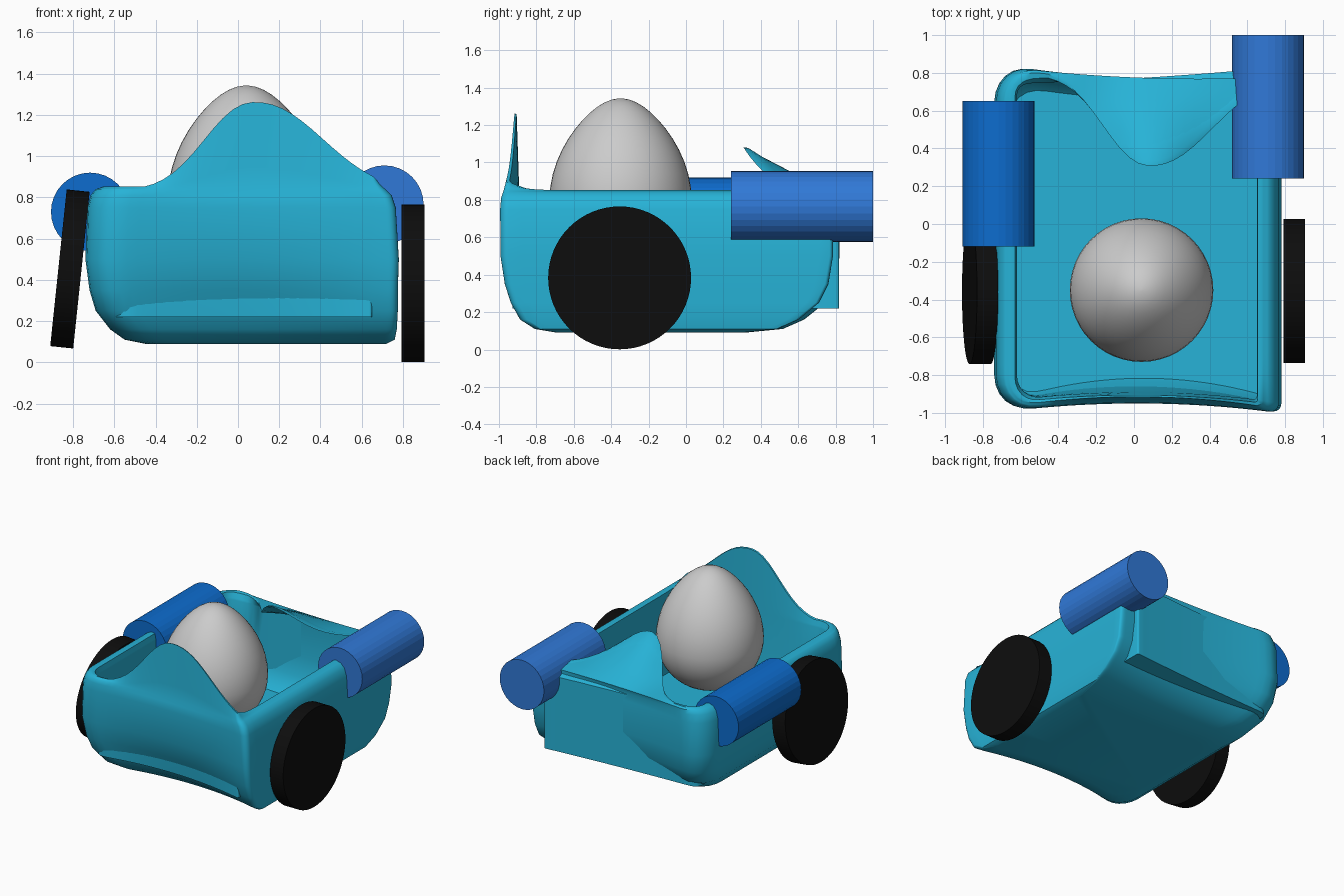
import bpy, bmesh, math

if "Cube" in bpy.data.objects:
    bpy.data.objects.remove(bpy.data.objects["Cube"])


def paint(obj, rgb):
    mat = bpy.data.materials.new(obj.name + "_paint")
    mat.diffuse_color = (*rgb, 1)
    mat.use_nodes = True
    mat.node_tree.nodes["Principled BSDF"].inputs["Base Color"].default_value = mat.diffuse_color
    obj.data.materials.append(mat)


def skin(name, rings):
    """Skin a stack of closed point rings into one smooth capped mesh."""
    bm = bmesh.new()
    loops = [[bm.verts.new(p) for p in r] for r in rings]
    n = len(loops[0])
    for a, b in zip(loops, loops[1:]):
        for i in range(n):
            j = (i + 1) % n
            bm.faces.new((a[i], a[j], b[j], b[i]))
    bm.faces.new(loops[0][::-1])
    bm.faces.new(loops[-1])
    me = bpy.data.meshes.new(name)
    bm.to_mesh(me)
    bm.free()
    obj = bpy.data.objects.new(name, me)
    bpy.context.collection.objects.link(obj)
    bpy.ops.object.select_all(action='DESELECT')
    obj.select_set(True)
    bpy.context.view_layer.objects.active = obj
    bpy.ops.object.shade_smooth_by_angle(angle=math.radians(40))
    return obj


def cowl(x):
    """Bell-shaped cowl outline across x, 1 at the peak."""
    d = (x - .08) / (.32 if x < .08 else .44)
    return max(0, 1.05 * math.exp(-abs(d) ** 2.2) - .05)


def tub_ring(z, x0, x1, y0, y1, rl, rr, dip_f, dip_b, skew, lift):
    """Rounded rectangle with dished ends; lift raises the front cowl and folds the rear one."""
    pts = []
    corners = ((x0 + rl, y0 + rl, rl), (x1 - rr, y0 + rr, rr),
               (x1 - rr, y1 - rr, rr), (x0 + rl, y1 - rl, rl))
    arcs = []
    for i, (cx, cy, r) in enumerate(corners):
        angles = [math.pi + (i + k / 6) * math.pi / 2 for k in range(7)]
        arcs.append([(cx + r * math.cos(a), cy + r * math.sin(a)) for a in angles])
    for i, arc in enumerate(arcs):
        (ax, ay), (bx, by) = arc[-1], arcs[(i + 1) % 4][0]
        pts += arc + [(ax + (bx - ax) * k / 24, ay + (by - ay) * k / 24) for k in range(1, 24)]
    mx, my, hx, hy = (x0 + x1) / 2, (y0 + y1) / 2, (x1 - x0) / 2, (y1 - y0) / 2
    out = []
    for x, y in pts:
        v = (y - my) / hy
        w = abs(v) ** 12
        dish = w * (1 - ((x - mx) / hx) ** 2)
        f = cowl(x)
        if v < 0:
            out.append((x, y + dip_f * dish, z + w * lift * .41 * f))
        else:
            y += -dip_b * dish + w * skew * (x - (.65 if skew > 0 else -.6))
            out.append((x, y - w * lift * .45 * f, z + w * lift * .23 * f ** 3))
    return out


# Body tub, outer skin: height, left, right, front, back, front dish
outer = [(.09, -.45, .72, -.70, .35, .08), (.11, -.55, .76, -.82, .55, .09),
         (.16, -.62, .77, -.90, .66, .11), (.25, -.69, .775, -.95, .77, .12),
         (.35, -.72, .775, -.98, .82, .10), (.5, -.74, .78, -1, .845, .07),
         (.75, -.73, .765, -1, .845, .05), (.81, -.715, .745, -.995, .84, .05)]
rings = [tub_ring(*r[:5], .2, .05, r[5], .05, -.04, 0) for r in outer]

# Rim rising into the cowls, then the straight lining down to the flat floor
for k in range(5):
    t = k / 4
    rings.append(tub_ring(.84 + .012 * t, -.69 + .035 * t, .715 - .04 * t, -.985 + .02 * t,
                          .83 - .015 * t, .18 - .03 * t, .045 - .015 * t, .05, .03, -.04, t))
for k in range(5):
    t = k / 4
    rings.append(tub_ring(.848 - .05 * t, -.63 + .01 * t, .655 - .005 * t, -.945 + .015 * t,
                          .81 + .01 * t, .13, .018, .04, .01, .03 + .03 * t, 1 - t))
for z, dish in ((.5, .05), (.22, .08)):
    rings.append(tub_ring(z, -.62, .65, -.93, .82, .13, .015, dish, .01, .06, 0))
paint(skin("body_tub", rings), (.02, .45, .68))

# Egg-shaped dome: half-sphere-like base with a tapering bell top
egg = []
for k in range(25):
    a = -math.pi / 2 + math.pi * (k + .2) / 24.4
    s, c = math.sin(a), math.cos(a)
    egg.append((.8 + .38 * s, .38 * c) if s < 0 else (.8 + .543 * s, .38 * c * (1 - .22 * s ** 2)))
skin("egg_dome", [[(.04 + r * math.cos(j * math.tau / 48), -.35 + r * math.sin(j * math.tau / 48), z)
                   for j in range(48)] for z, r in egg])


def cylinder(name, loc, radius, depth, rot, sides, rgb):
    bpy.ops.mesh.primitive_cylinder_add(vertices=sides, radius=radius, depth=depth,
                                        location=loc, rotation=rot)
    obj = bpy.context.object
    obj.name = name
    paint(obj, rgb)


# Rear side tanks
R90 = math.pi / 2
cylinder("left_tank", (-.717, .265, .73), .19, .77, (R90, 0, 0), 32, (.004, .15, .62))
cylinder("right_tank", (.71, .62, .765), .19, .76, (R90, 0, 0), 32, (.03, .19, .68))

# Wheels, the left one leaning inward at the top
for name, loc, tilt in (("left_wheel", (-.815, -.36, .453), 6), ("right_wheel", (.848, -.355, .383), 0)):
    cylinder(name, loc, .382, .112, (0, R90 + math.radians(tilt), 0), 64, (.004, .004, .004))
    bpy.ops.object.shade_smooth_by_angle(angle=math.radians(40))
